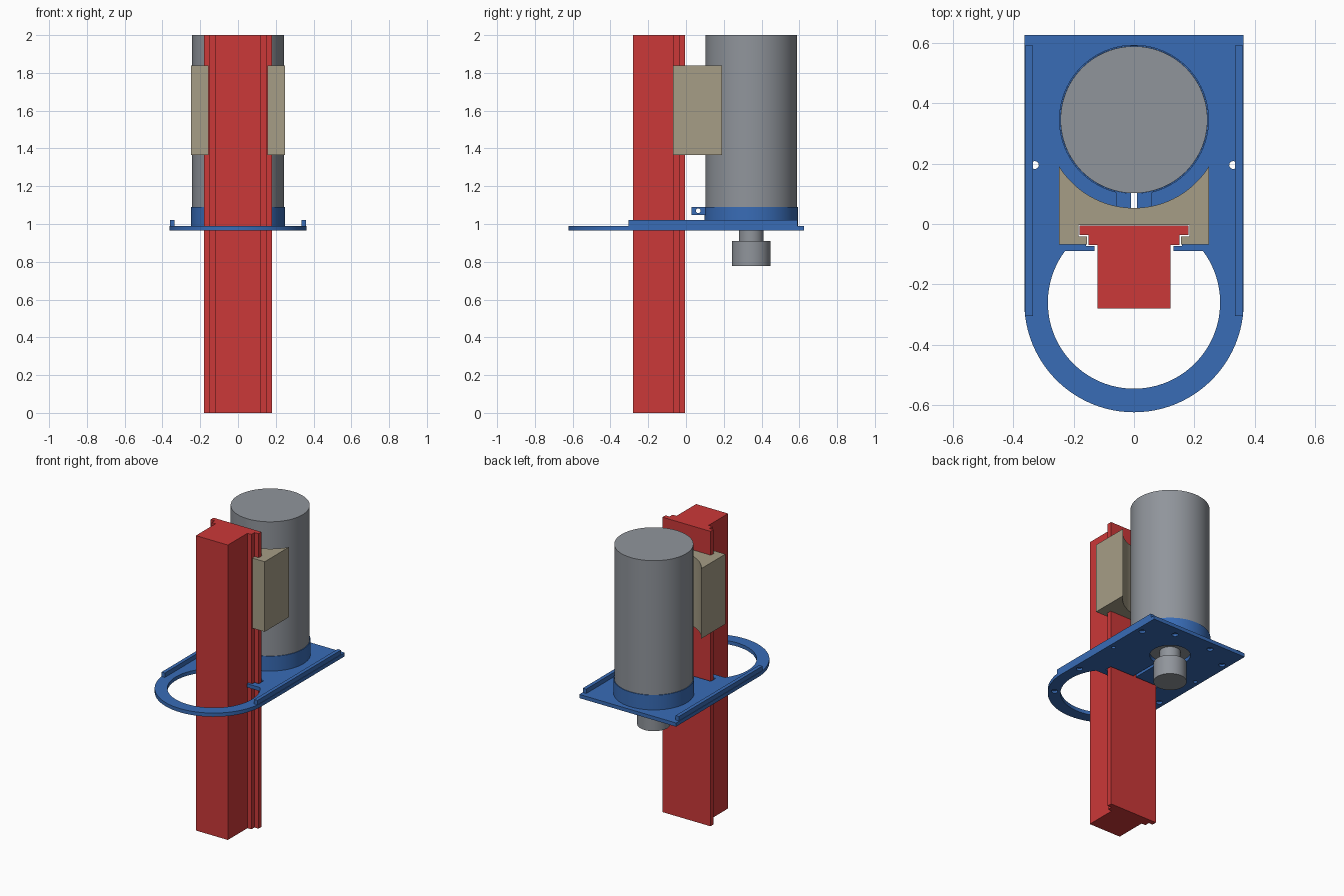
import bpy, bmesh, math

if "Cube" in bpy.data.objects:
    bpy.data.objects.remove(bpy.data.objects["Cube"])

def material(name, rgb):
    m = bpy.data.materials.new(name)
    m.diffuse_color = (*rgb, 1)
    m.use_nodes = True
    m.node_tree.nodes["Principled BSDF"].inputs["Base Color"].default_value = m.diffuse_color
    return m

RED = material("red", (0.6, 0.04, 0.04))
BLUE = material("blue", (0.04, 0.15, 0.47))
TAN = material("tan", (0.38, 0.34, 0.24))
GREY = material("grey", (0.28, 0.3, 0.33))

def arc(cx, cy, r, a0, a1, n):
    return [(cx + r * math.cos(math.radians(a0 + (a1 - a0) * i / n)),
             cy + r * math.sin(math.radians(a0 + (a1 - a0) * i / n))) for i in range(n + 1)]

def mirrored(half):
    """Close a right-hand half outline with its mirror image in x."""
    return half + [(-x, y) for x, y in reversed(half) if abs(x) > 1e-6]

def extrude(name, pts, z0, z1, mat=None):
    bm = bmesh.new()
    face = bm.faces.new([bm.verts.new((x, y, z0)) for x, y in pts])
    ext = bmesh.ops.extrude_face_region(bm, geom=[face])
    verts = [v for v in ext["geom"] if isinstance(v, bmesh.types.BMVert)]
    bmesh.ops.translate(bm, verts=verts, vec=(0, 0, z1 - z0))
    bmesh.ops.recalc_face_normals(bm, faces=bm.faces)
    me = bpy.data.meshes.new(name)
    bm.to_mesh(me)
    bm.free()
    ob = bpy.data.objects.new(name, me)
    bpy.context.collection.objects.link(ob)
    if mat:
        me.materials.append(mat)
    return ob

def box(name, x0, x1, y0, y1, z0, z1, mat=None):
    return extrude(name, [(x0, y0), (x1, y0), (x1, y1), (x0, y1)], z0, z1, mat)

def disc(name, x, y, r, z0, z1, mat=None, n=64):
    return extrude(name, arc(x, y, r, 0, 360, n)[:-1], z0, z1, mat)

def activate(ob):
    bpy.ops.object.select_all(action='DESELECT')
    ob.select_set(True)
    bpy.context.view_layer.objects.active = ob

def cut(ob, *cutters):
    activate(ob)
    for c in cutters:
        m = ob.modifiers.new("cut", 'BOOLEAN')
        m.operation, m.solver, m.object = 'DIFFERENCE', 'EXACT', c
        bpy.ops.object.modifier_apply(modifier=m.name)
        bpy.data.objects.remove(c)

AX = 0.345  # motor axis y

# T-shaped column
extrude("rail_column", mirrored([(0.12, -0.28), (0.12, -0.07), (0.15, -0.07), (0.15, -0.037),
                                 (0.18, -0.037), (0.18, -0.005)]), 0, 2, RED)

# Carriage gripping the column, hollowed to follow the motor
carriage = extrude("carriage", mirrored([(0, -0.003), (0.184, -0.003), (0.184, -0.041), (0.155, -0.041),
                                         (0.155, -0.068), (0.248, -0.068)]
                                        + arc(0, AX, 0.292, -32, -90, 20)), 1.365, 1.84, TAN)

# Base plate with rounded front
plate = extrude("base_plate", [(0.363, 0.625), (-0.363, 0.625)]
                + arc(0, -0.26, 0.363, 180, 360, 48), 0.965, 0.99, BLUE)
a = math.degrees(math.asin(0.17 / 0.285))
opening = extrude("opening_cut", mirrored(arc(0, -0.26, 0.285, -90, a, 32)
                  + [(0.13, -0.09), (0.13, -0.072), (0.158, -0.072), (0.158, -0.047),
                     (0.19, -0.047), (0.19, 0.005)]), 0.9, 1.1)
cut(plate, opening, disc("shaft_cut", 0, AX, 0.125, 0.9, 1.1),
    box("slit_cut", -0.01, 0.01, 0.0, 0.3, 0.9, 1.1))
for s in (-1, 1):
    cut(plate, disc("pin_cut", s * 0.328, 0.195, 0.013, 0.9, 1.1, n=20))
    for x, y in ((0.14, 0.56), (0.32, 0.46), (0.32, -0.14), (0.26, -0.45)):
        cut(plate, disc("screw_cut", s * x, y, 0.02, 0.9, 0.98, n=20))

# Raised side ribs
for s, side in ((-1, "left"), (1, "right")):
    x0, x1 = sorted((s * 0.335, s * 0.36))
    box(side + "_rib", x0, x1, -0.305, 0.59, 0.99, 1.02, BLUE)

# Split clamp ring and its two lugs with a cross bolt hole
ring = disc("clamp_ring", 0, AX, 0.248, 0.99, 1.09, BLUE, 96)
cut(ring, disc("bore_cut", 0, AX, 0.2435, 0.9, 1.2, n=96),
    box("slit_cut", -0.01, 0.01, 0, 0.2, 0.9, 1.2))
for s, side in ((-1, "left"), (1, "right")):
    x0, x1 = sorted((s * 0.01, s * 0.06))
    lug = box(side + "_clamp_lug", x0, x1, 0.03, 0.112, 1.048, 1.09, BLUE)
    bolt = disc("bolt_cut", 0, 0, 0.013, -0.2, 0.2, n=20)
    bolt.rotation_euler = (0, math.pi / 2, 0)
    bolt.location = (0, 0.065, 1.07)
    cut(lug, disc("bore_cut", 0, AX, 0.2435, 0.9, 1.2, n=96), bolt)

# Motor body, neck and drive collar
motor = [disc("motor_body", 0, AX, 0.243, 0.99, 2, GREY, 96),
         disc("motor_neck", 0, AX, 0.065, 0.91, 0.99, GREY),
         disc("drive_collar", 0, AX, 0.102, 0.778, 0.91, GREY)]

# Smooth the round parts, keep corners sharp
for ob in [o for o in bpy.data.objects if o.type == 'MESH']:
    activate(ob)
    bpy.ops.object.shade_smooth_by_angle(angle=math.radians(30))
